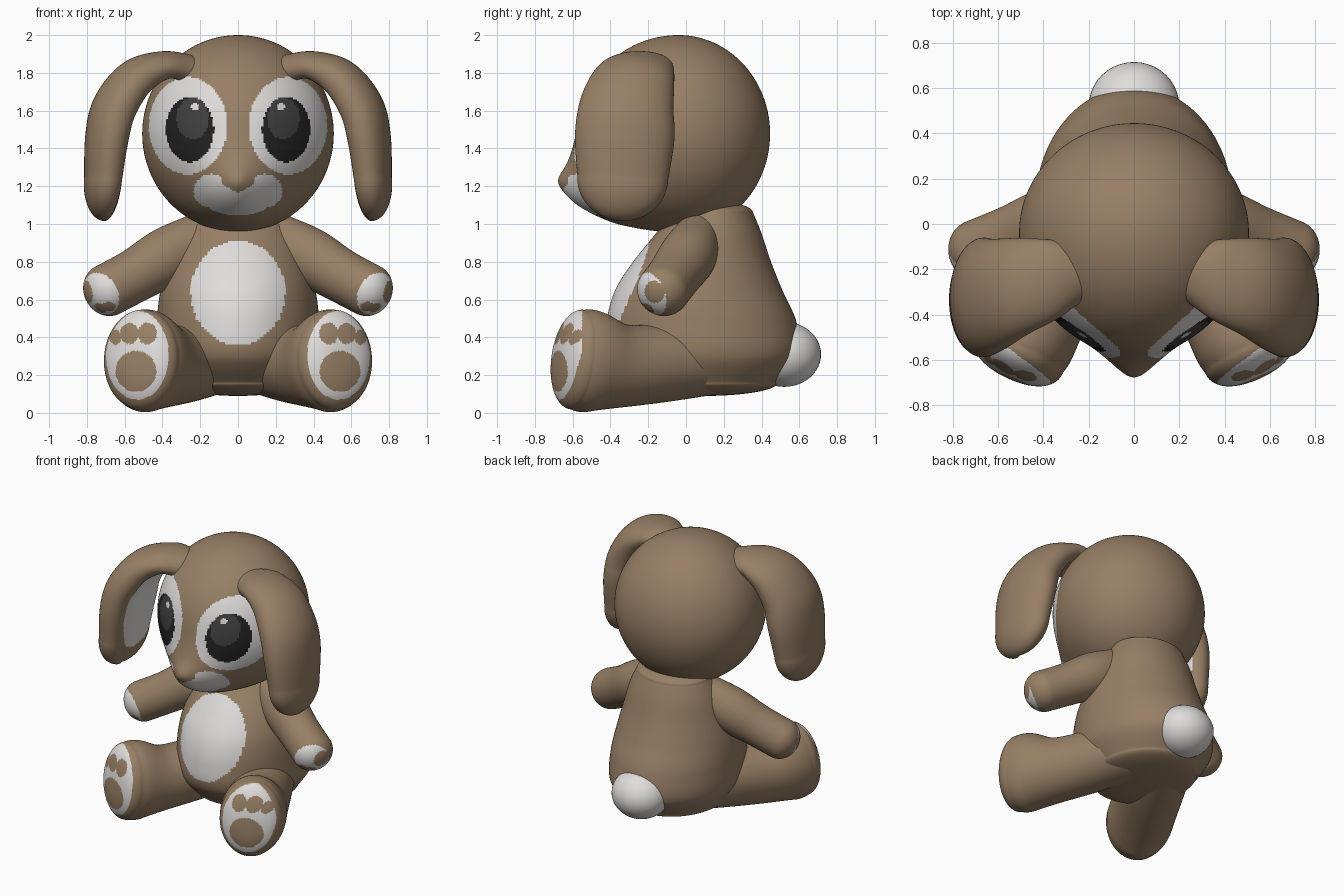
import bpy, bmesh, math
from mathutils import Vector

if "Cube" in bpy.data.objects:
    bpy.data.objects.remove(bpy.data.objects["Cube"])

# ---- materials ----
def mat(name, c):
    m = bpy.data.materials.new(name)
    m.diffuse_color = (*c, 1)
    m.use_nodes = True
    m.node_tree.nodes["Principled BSDF"].inputs["Base Color"].default_value = m.diffuse_color
    return m

MATS = [mat("brown fur", (.31, .212, .13)), mat("white fur", (.74, .72, .71)),
        mat("pupil black", (.016, .016, .016)), mat("iris grey", (.052, .052, .052))]
BROWN, WHITE, BLACK, GREY = range(4)

# ---- helpers ----
def finish(name, bm, rule):
    """Clean up, colour each face by rule(center, normal), smooth, link."""
    bmesh.ops.remove_doubles(bm, verts=bm.verts, dist=1e-5)
    bmesh.ops.recalc_face_normals(bm, faces=bm.faces)
    bm.normal_update()
    for f in bm.faces:
        f.smooth = True
        f.material_index = rule(f.calc_center_median(), f.normal)
    me = bpy.data.meshes.new(name)
    bm.to_mesh(me)
    bm.free()
    for m in MATS:
        me.materials.append(m)
    ob = bpy.data.objects.new(name, me)
    bpy.context.collection.objects.link(ob)
    return ob

def spline(pts, sub):
    """Catmull-Rom samples of tuples."""
    out = []
    for i in range(len(pts) - 1):
        a, b = pts[max(i - 1, 0)], pts[i]
        c, d = pts[i + 1], pts[min(i + 2, len(pts) - 1)]
        for k in range(sub):
            t = k / sub
            out.append([.5 * (2 * q + (r - p) * t + (2 * p - 5 * q + 4 * r - s) * t * t
                              + (3 * q - p - 3 * r + s) * t ** 3)
                        for p, q, r, s in zip(a, b, c, d)])
    out.append(list(pts[-1]))
    return out

def loft(name, pts, ref, rule, domes, side=1, n=72, sub=10, axis=None, caps=22,
         dent=0, blunt=1):
    """Elliptic tube through (x, y, z, ru, rv) with rounded ends."""
    s = spline(pts, sub)
    pos = [Vector(p[:3]) for p in s]
    rings = []
    for i, p in enumerate(s):
        t = axis or (pos[min(i + 1, len(s) - 1)] - pos[max(i - 1, 0)]).normalized()
        u = (ref - t * ref.dot(t)).normalized()
        rings.append((pos[i], u * p[3], t.cross(u) * p[4], t))
    def dome(ring, h):
        c, u, v, t = ring
        for k in range(1, caps + 1):
            a = math.pi / 2 * k / caps
            r = max(math.cos(a), 0) ** blunt
            yield c + t * h * math.sin(a), u * r, v * r, t
    rings = list(dome(rings[0], -domes[0]))[::-1] + rings + list(dome(rings[-1], domes[1]))
    bm = bmesh.new()
    grid = []
    for c, u, v, t in rings:
        row = []
        for j in range(n):
            a = 2 * math.pi * j / n
            sn = math.sin(a)
            if sn < 0:
                sn *= 1 - dent * sn ** 4      # hollow the inner side
            p = c + u * math.cos(a) + v * sn
            row.append(bm.verts.new((p.x * side, p.y, p.z)))
        grid.append(row)
    for r0, r1 in zip(grid, grid[1:]):
        for j in range(n):
            k = (j + 1) % n
            bm.faces.new((r0[j], r0[k], r1[k], r1[j]))
    return finish(name, bm, rule)

def oval(x, z, cx, cz, rx, rz):
    return ((x - cx) / rx) ** 2 + ((z - cz) / rz) ** 2 < 1

X, Y, Z = Vector((1, 0, 0)), Vector((0, 1, 0)), Vector((0, 0, 1))

# ---- head with muzzle and nose bumps ----
def head_rule(c, n):
    x, z = abs(c.x), c.z
    if c.y > -.1:
        return BROWN
    if oval(x, z, .23, 1.62, .02, .02):
        return WHITE
    if oval(x, z, .24, 1.56, .085, .11):
        return GREY
    if oval(x, z, .255, 1.5, .127, .172):
        return BLACK
    if oval(x, z, .265, 1.52, .207, .257):
        return WHITE
    nose = x < .09 and z > 1.165 + .5 * x
    if not nose and (oval(x, z, .14, 1.175, .095, .09) or oval(x, z, 0, 1.13, .18, .085)):
        return WHITE
    return BROWN

bm = bmesh.new()
bmesh.ops.create_uvsphere(bm, u_segments=256, v_segments=168, radius=1)
for v in bm.verts:
    x, y, z = v.co
    front = max(0, min(1, -y * 2.5))
    x, y, z = x * .507, y * (.53 if y < 0 else .485) - .04, z * .522 + 1.478
    y -= front * (.175 * math.exp(-(x / .21) ** 2 - ((z - 1.14) / .21) ** 2)
                  + .025 * math.exp(-(x / .07) ** 2 - ((z - 1.23) / .06) ** 2))
    v.co = (x, y, z)
finish("head", bm, head_rule)

# ---- body with white belly ----
sections = [(.16, -.28, .485, .34), (.3, -.41, .6, .425), (.48, -.42, .585, .43),
            (.65, -.375, .51, .41), (.8, -.28, .45, .37), (.95, -.16, .4, .32),
            (1.06, -.08, .355, .265)]
loft("body", [(0, (a + b) / 2, z, rx, (b - a) / 2) for z, a, b, rx in sections], X,
     lambda c, n: WHITE if c.y < 0 and oval(c.x, c.z, 0, .635, .25, .275) else BROWN,
     (.07, .06), n=160, sub=14, axis=Z)

# ---- tail ----
bm = bmesh.new()
bmesh.ops.create_uvsphere(bm, u_segments=40, v_segments=24, radius=1)
for v in bm.verts:
    v.co = (v.co.x * .2, v.co.y * .195 + .52, v.co.z * .172 + .31)
finish("tail", bm, lambda c, n: WHITE)

# ---- paired limbs and ears ----
def foot_rule(c, n):
    x, z = abs(c.x), c.z
    if c.y > -.55 or not oval(x, z, .533, .305, .166, .235):
        return BROWN
    pads = [(.54, .22, .108, .108), (.48, .42, .05, .058), (.575, .42, .05, .055),
            (.65, .40, .03, .04), (.53, .42, .03, .02)]
    return BROWN if any(oval(x, z, *p) for p in pads) else WHITE

HAND = Vector((.69, -.12, .65))
def hand_rule(c, n):
    p = Vector((abs(c.x), c.y, c.z)) - HAND
    if p.length > .25:
        return BROWN
    p.normalize()
    if p.dot(Vector((.55, -.78, -.3)).normalized()) < .52:
        return BROWN
    pads = [((.9, -.4, -.1), .89), ((.3, -.6, -.74), .965), ((-.05, -.75, -.65), .97)]
    return BROWN if any(p.dot(Vector(d).normalized()) > k for d, k in pads) else WHITE

def ear_rule(c, n):
    s = 1 if c.x > 0 else -1
    inner = Vector((-s, 0, -.3)).normalized()
    return WHITE if n.dot(inner) > .4 and oval(c.y, c.z, -.295, 1.45, .19, .32) else BROWN

LEG = [(.13, .16, .29, .2, .19), (.26, -.1, .265, .21, .205), (.385, -.33, .25, .21, .22),
       (.475, -.5, .272, .222, .27), (.51, -.575, .282, .212, .266)]
ARM = [(.2, .06, .925, .125, .135), (.37, .01, .83, .15, .155),
       (.54, -.06, .73, .142, .142), (.69, -.12, .65, .14, .14)]
EAR = [(.14, -.17, 1.77, .1, .09), (.28, -.21, 1.81, .145, .09), (.4, -.245, 1.82, .188, .095),
       (.53, -.28, 1.75, .222, .13), (.627, -.315, 1.607, .252, .147),
       (.667, -.325, 1.45, .263, .143), (.69, -.335, 1.24, .24, .125)]
for side, tag in ((1, "right"), (-1, "left")):
    loft(tag + "_leg", LEG, X, foot_rule, (.12, .11), side, n=120, caps=40, blunt=.8)
    loft(tag + "_arm", ARM, Y, hand_rule, (.08, .125), side, n=96)
    loft(tag + "_ear", EAR, Y, ear_rule, (.05, .225), side, n=96, dent=.6)
